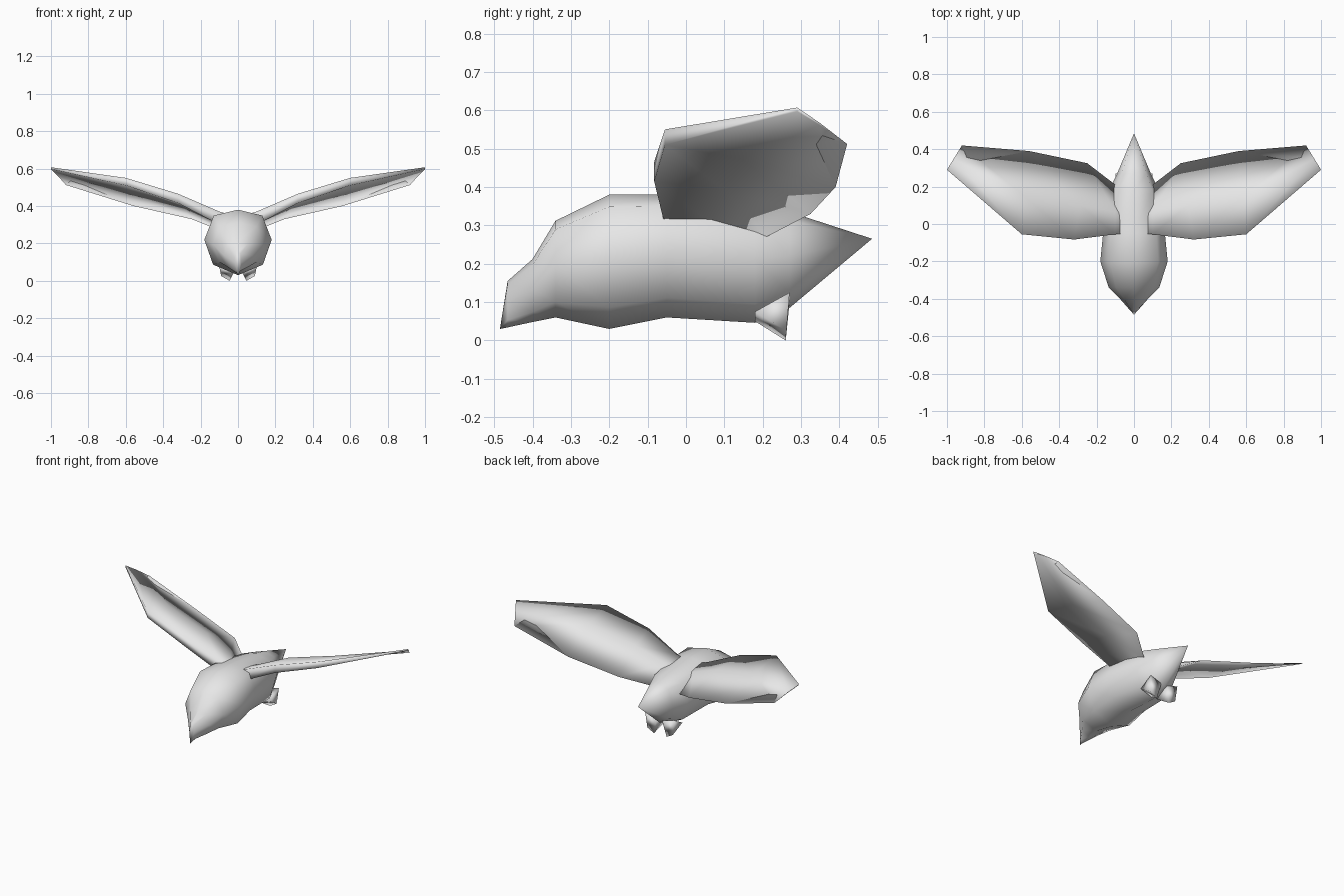
import bpy, bmesh
from mathutils import Vector

if "Cube" in bpy.data.objects:
    bpy.data.objects.remove(bpy.data.objects["Cube"])

grey = bpy.data.materials.new("plain_grey")
grey.diffuse_color = (0.8, 0.8, 0.8, 1)
grey.use_nodes = True
grey.node_tree.nodes["Principled BSDF"].inputs["Base Color"].default_value = grey.diffuse_color


def make(name, verts, faces, angle=None):
    bm = bmesh.new()
    vs = [bm.verts.new(v) for v in verts]
    for f in faces:
        bm.faces.new([vs[i] for i in f])
    bmesh.ops.recalc_face_normals(bm, faces=bm.faces)
    me = bpy.data.meshes.new(name)
    bm.to_mesh(me)
    bm.free()
    me.materials.append(grey)
    me.polygons.foreach_set("use_smooth", [True] * len(me.polygons))
    ob = bpy.data.objects.new(name, me)
    bpy.context.collection.objects.link(ob)
    return ob


def bridge(rings, n, offset=0):
    """Quads between consecutive rings of n vertices."""
    return [(offset + r * n + i, offset + r * n + (i + 1) % n,
             offset + (r + 1) * n + (i + 1) % n, offset + (r + 1) * n + i)
            for r in range(rings - 1) for i in range(n)]


# Body: eight-sided rings from beak to tail (y, half width, bottom, top)
SECTION = [(0, 1), (0.72, 0.91), (1, 0.54), (0.74, 0.16),
           (0, 0), (-0.74, 0.16), (-1, 0.54), (-0.72, 0.91)]
RINGS = [(-0.465, 0.018, 0.034, 0.155), (-0.40, 0.075, 0.048, 0.212),
         (-0.34, 0.135, 0.06, 0.312), (-0.20, 0.18, 0.03, 0.38),
         (-0.05, 0.165, 0.06, 0.38), (0.18, 0.135, 0.046, 0.355),
         (0.27, 0.09, 0.085, 0.335)]
verts = [(w * sx, y, lo + (hi - lo) * sz) for y, w, lo, hi in RINGS for sx, sz in SECTION]
faces = bridge(len(RINGS), 8)
beak, tail = len(verts), len(verts) + 1
verts += [(0, -0.485, 0.03), (0, 0.485, 0.265)]
last = (len(RINGS) - 1) * 8
for i in range(8):
    j = (i + 1) % 8
    faces += [(beak, i, j), (tail, last + j, last + i)]
make("body", verts, faces)

# Wings: leading top edge, trailing edge, leading edge thickness, camber
WING = [((0.03, -0.05, 0.35), (0.03, 0.15, 0.245), 0.06, 0.03),
        ((0.10, -0.055, 0.37), (0.10, 0.21, 0.27), 0.07, 0.03),
        ((0.32, -0.083, 0.465), (0.25, 0.325, 0.33), 0.05, 0.03),
        ((0.60, -0.055, 0.55), (0.56, 0.39, 0.40), 0.04, 0.025),
        ((1.00, 0.29, 0.607), (0.92, 0.42, 0.512), 0.01, 0.003)]


def wing(name, side):
    vs = []
    for lead, trail, thick, camber in WING:
        a, b = Vector(lead), Vector(trail)
        up, down = Vector((0, 0, camber)), Vector((0, 0, -thick))
        ring = [a, a.lerp(b, 0.45) + up, b, a.lerp(b, 0.45) + down * 0.25, a + down]
        vs += [(p.x * side, p.y, p.z) for p in ring]
    n = len(WING)
    make(name, vs, bridge(n, 5) + [tuple(range(5)), tuple(range(5 * n - 5, 5 * n))])


# Feet: small wedges tucked under the tail
def foot(name, side):
    pts = [(0.02, 0.18, 0.05), (0.10, 0.18, 0.075), (0.10, 0.27, 0.125), (0.02, 0.27, 0.10),
           (0.045, 0.26, 0.0), (0.09, 0.262, 0.025)]
    make(name, [(x * side, y, z) for x, y, z in pts],
         [(0, 1, 2, 3), (0, 1, 5, 4), (1, 2, 5), (2, 3, 4, 5), (3, 0, 4)])


for label, side in (("right", 1), ("left", -1)):
    wing(label + "_wing", side)
    foot(label + "_foot", side)
